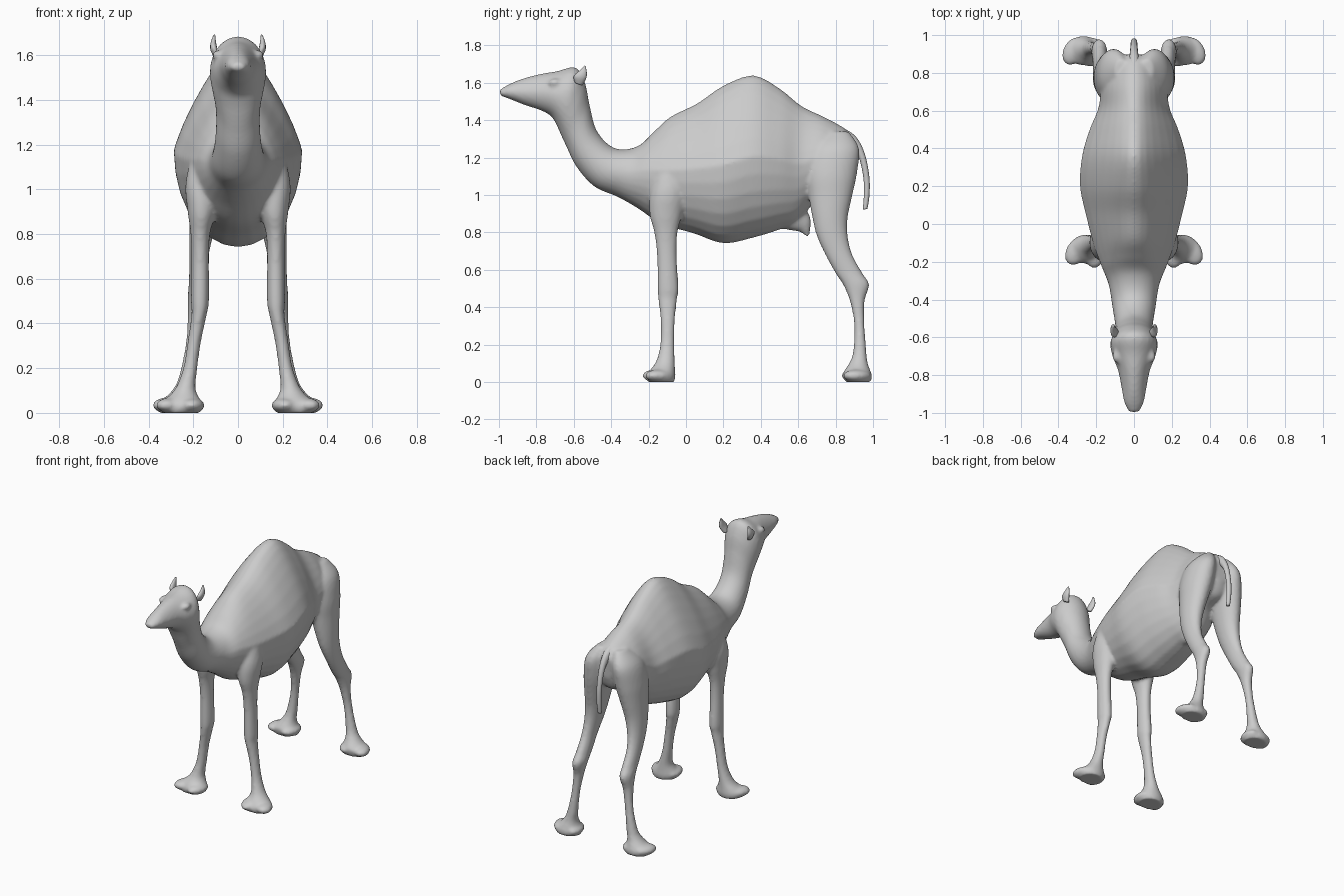
import bpy, bmesh, math
from mathutils import Vector, Matrix


def spline(stations, steps=5):
    """Smoothly interpolate between stations (Catmull-Rom)."""
    out, n = [], len(stations)
    for i in range(n - 1):
        a, b, c, d = [stations[min(max(k, 0), n - 1)] for k in (i - 1, i, i + 1, i + 2)]
        for s in range(steps):
            t = s / steps
            out.append([0.5 * (2 * q + (r - p) * t + (2 * p - 5 * q + 4 * r - s4) * t * t
                               + (3 * q - p - 3 * r + s4) * t ** 3)
                        for p, q, r, s4 in zip(a, b, c, d)])
    return out + [list(stations[-1])]


def loft(bm, stations, side=1, sides=28):
    """Station: top y, top z, bottom y, bottom z, centre x, half width, upper pinch."""
    rings = []
    for ty, tz, by, bz, cx, w, pinch in spline(stations):
        top, bot = Vector((0, ty, tz)), Vector((0, by, bz))
        mid, half = (top + bot) / 2, (top - bot) / 2
        ring = []
        for k in range(sides):
            a = 2 * math.pi * k / sides
            s = math.sin(a)
            x = cx + max(w, 0.004) * math.cos(a) * (1 - pinch * max(0, s))
            ring.append(bm.verts.new(mid + half * s + Vector((x * side, 0, 0))))
        rings.append(ring)
    for r0, r1 in zip(rings, rings[1:]):
        for k in range(sides):
            j = (k + 1) % sides
            bm.faces.new((r0[k], r0[j], r1[j], r1[k]))
    bm.faces.new(rings[0])
    bm.faces.new(rings[-1])


def ball(bm, loc, radii, turn=0):
    m = Matrix.Translation(loc) @ Matrix.Rotation(turn, 4, 'Z') @ Matrix.Diagonal((*radii, 1))
    bmesh.ops.create_uvsphere(bm, u_segments=20, v_segments=12, radius=1, matrix=m)


def limb(rows):
    """Rows of z, front y, back y, inner x, outer x."""
    return [(y0, z, y1, z, (x0 + x1) / 2, (x1 - x0) / 2, 0) for z, y0, y1, x0, x1 in rows]


def finish(name, bm):
    bmesh.ops.recalc_face_normals(bm, faces=bm.faces)
    me = bpy.data.meshes.new(name)
    bm.to_mesh(me)
    bm.free()
    for p in me.polygons:
        p.use_smooth = True
    ob = bpy.data.objects.new(name, me)
    bpy.context.collection.objects.link(ob)
    return ob


# head, neck, hump and trunk: top y, z / bottom y, z / half width / pinch
trunk = [
    (-1.00, 1.560, -0.99, 1.530, .028, 0),
    (-0.95, 1.590, -0.935, 1.510, .052, 0),
    (-0.88, 1.620, -0.86, 1.480, .066, .15),
    (-0.78, 1.647, -0.775, 1.452, .084, .15),
    (-0.69, 1.662, -0.72, 1.420, .112, .1),
    (-0.59, 1.682, -0.69, 1.370, .126, 0),
    (-0.54, 1.600, -0.668, 1.320, .115, 0),
    (-0.515, 1.48, -0.64, 1.260, .100, 0),
    (-0.475, 1.34, -0.585, 1.150, .100, 0),
    (-0.38, 1.250, -0.49, 1.045, .115, 0),
    (-0.26, 1.260, -0.37, 0.992, .135, .1),
    (-0.17, 1.340, -0.26, 0.930, .175, .25),
    (-0.08, 1.420, -0.13, 0.845, .215, .35),
    (0.06, 1.490, 0.04, 0.795, .255, .4),
    (0.20, 1.585, 0.20, 0.742, .286, .45),
    (0.36, 1.640, 0.36, 0.772, .275, .5),
    (0.50, 1.570, 0.50, 0.815, .235, .45),
    (0.62, 1.475, 0.60, 0.860, .190, .35),
    (0.74, 1.417, 0.72, 1.000, .170, .3),
    (0.85, 1.355, 0.84, 1.050, .125, .2),
    (0.90, 1.300, 0.885, 1.14, .050, 0),
]
front_leg = limb([
    (1.17, -.14, -.02, .11, .205), (1.02, -.19, .0, .09, .235), (.90, -.195, -.02, .10, .225),
    (.80, -.17, -.045, .125, .212), (.68, -.155, -.05, .13, .208), (.50, -.152, -.04, .13, .21),
    (.44, -.148, -.048, .14, .208), (.32, -.135, -.06, .165, .225), (.20, -.138, -.062, .182, .245),
    (.11, -.16, -.06, .19, .28), (.06, -.195, -.058, .17, .325), (.03, -.21, -.056, .16, .345),
    (.0, -.205, -.062, .17, .335)])
hind_leg = limb([
    (1.34, .76, .87, .03, .10), (1.25, .67, .925, .025, .18), (1.12, .64, .915, .03, .21),
    (1.0, .655, .89, .06, .215), (.88, .675, .865, .09, .218), (.78, .70, .865, .115, .218),
    (.68, .745, .89, .135, .218), (.58, .80, .945, .14, .22), (.52, .84, .98, .142, .225),
    (.43, .877, .955, .16, .225), (.30, .90, .955, .18, .235), (.16, .893, .965, .195, .265),
    (.10, .872, .972, .20, .295), (.05, .84, .99, .185, .345), (.025, .845, .995, .175, .36),
    (.0, .85, .988, .185, .35)])
sheath = [(.48, .93, .48, .825, 0, .06, 0), (.60, .95, .57, .81, 0, .055, 0),
          (.665, .88, .615, .80, 0, .035, 0), (.66, .785, .645, .775, 0, .012, 0)]

bm = bmesh.new()
loft(bm, [(a, b, c, d, 0, w, p) for a, b, c, d, w, p in trunk])
loft(bm, sheath)
for side in (-1, 1):
    loft(bm, front_leg, side)
    loft(bm, hind_leg, side)
    # pairs of spreading toes
    for x, y in ((.205, -.155), (.305, -.145), (.225, .91), (.32, .915)):
        spread = .15 if x < .25 else .5
        ball(bm, (side * x, y, .034), (.055, .08, .034), side * spread)
    # brow and eye bulge
    ball(bm, (side * .092, -.70, 1.60), (.022, .035, .022))
body = finish("camel_body", bm)
# fuse the overlapping forms into one skin
rm = body.modifiers.new("fuse", 'REMESH')
rm.mode = 'VOXEL'
rm.voxel_size = 0.011
rm.use_smooth_shade = True
sm = body.modifiers.new("soften", 'SMOOTH')
sm.factor = 0.5
sm.iterations = 5

# tail
bm = bmesh.new()
loft(bm, [(.84, 1.36, .84, 1.27, 0, .035, 0), (.91, 1.31, .875, 1.26, 0, .024, 0),
          (.956, 1.22, .922, 1.205, 0, .019, 0), (.98, 1.10, .948, 1.095, 0, .017, 0),
          (.981, 1.0, .951, 1.0, 0, .016, 0), (.97, .925, .945, .922, 0, .013, 0)], sides=12)
finish("tail", bm)

# ears
for side, label in ((-1, "right"), (1, "left")):
    bm = bmesh.new()
    loft(bm, [(-.595, 1.60, -.555, 1.585, .095, .015, 0), (-.60, 1.635, -.535, 1.62, .108, .016, 0),
              (-.57, 1.665, -.53, 1.65, .11, .012, 0), (-.542, 1.692, -.536, 1.688, .106, .004, 0)],
         side, 12)
    finish("ear_" + label, bm)
